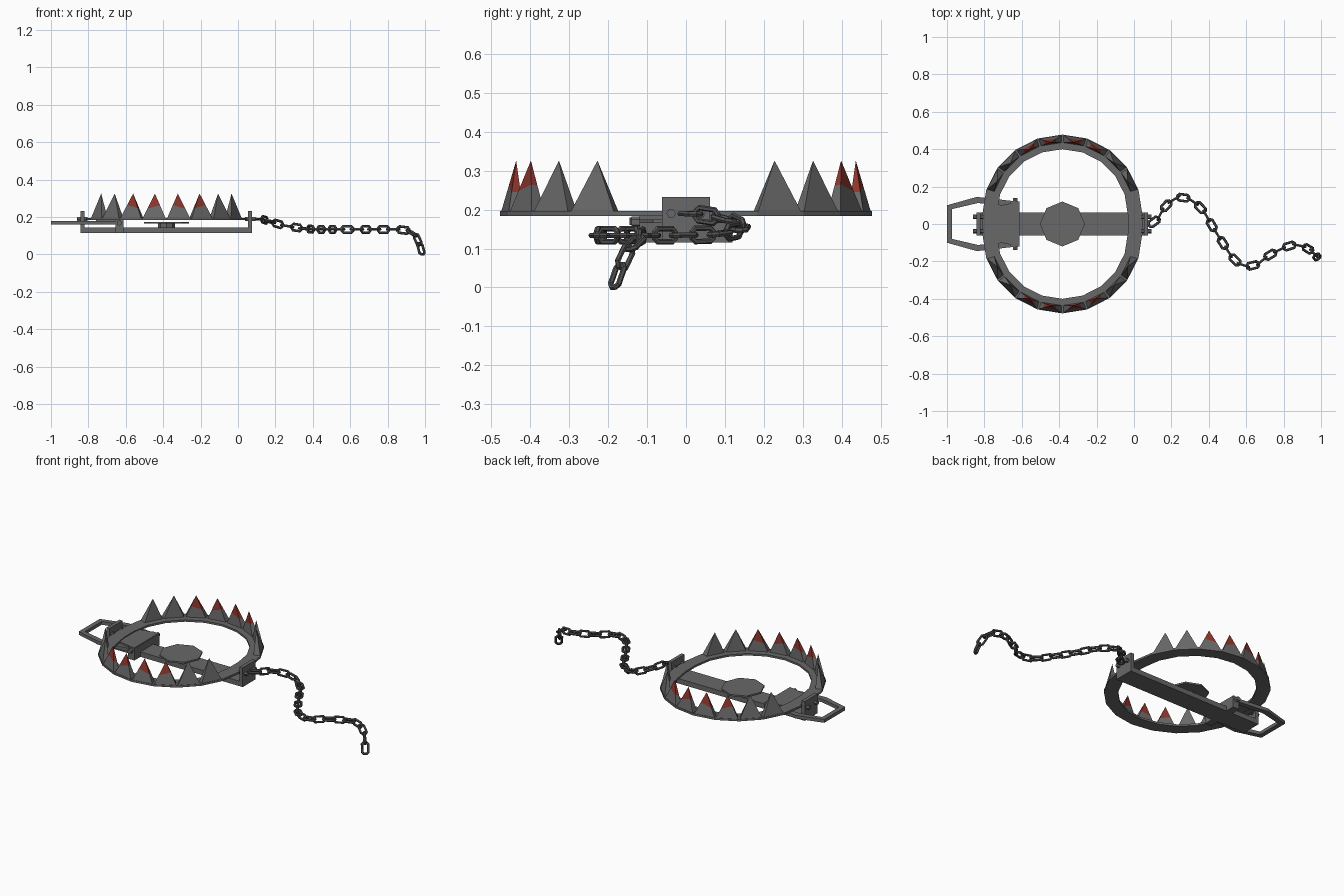
import bpy, bmesh
from math import sin, cos, pi, radians
from mathutils import Vector, Matrix

cube = bpy.data.objects.get("Cube")
if cube:
    bpy.data.objects.remove(cube, do_unlink=True)


def material(name, rgb):
    m = bpy.data.materials.new(name)
    m.use_nodes = True
    m.diffuse_color = (*rgb, 1)
    m.node_tree.nodes["Principled BSDF"].inputs["Base Color"].default_value = (*rgb, 1)
    return m


STEEL = material("grey steel", (0.14, 0.14, 0.14))
CHAIN = material("dark chain steel", (0.085, 0.085, 0.085))
RED = material("dried red", (0.26, 0.035, 0.025))
CX = -0.383          # centre of the jaws
R_OUT, R_IN = 0.428, 0.35
JAW_LOW, JAW_TOP = 0.184, 0.196


def finish(name, bm, *mats):
    bmesh.ops.recalc_face_normals(bm, faces=bm.faces)
    me = bpy.data.meshes.new(name)
    bm.to_mesh(me)
    bm.free()
    for m in mats:
        me.materials.append(m)
    ob = bpy.data.objects.new(name, me)
    bpy.context.collection.objects.link(ob)
    return ob


def raise_faces(bm, height):
    ext = bmesh.ops.extrude_face_region(bm, geom=bm.faces[:])
    verts = [v for v in ext["geom"] if isinstance(v, bmesh.types.BMVert)]
    bmesh.ops.translate(bm, verts=verts, vec=(0, 0, height))


def strip(name, outer, inner, z0, z1):
    """Flat bar running between two matching outlines."""
    bm = bmesh.new()
    a = [bm.verts.new((x, y, z0)) for x, y in outer]
    b = [bm.verts.new((x, y, z0)) for x, y in inner]
    for i in range(len(a) - 1):
        bm.faces.new((a[i], a[i + 1], b[i + 1], b[i]))
    raise_faces(bm, z1 - z0)
    return finish(name, bm, STEEL)


def box(name, x, y, z):
    return strip(name, [(x[0], y[0]), (x[1], y[0])],
                 [(x[0], y[1]), (x[1], y[1])], *z)


def rod(name, centre, radius, length, axis, sides):
    bm = bmesh.new()
    bmesh.ops.create_cone(bm, cap_ends=True, segments=sides, radius1=radius,
                          radius2=radius, depth=length)
    turn = Vector((0, 0, 1)).rotation_difference(Vector(axis)).to_matrix().to_4x4()
    bm.transform(Matrix.Translation(centre) @ turn)
    return finish(name, bm, STEEL)


# Base bar with an upright at each end
box("base_bar", (-0.84, 0.07), (-0.062, 0.062), (0.115, 0.145))
box("chain_end_upright", (0.053, 0.075), (-0.062, 0.062), (0.115, 0.232))
box("spring_end_upright", (-0.842, -0.82), (-0.062, 0.062), (0.115, 0.232))
for x, end in ((0.065, "chain_end"), (-0.832, "spring_end")):
    for s, side in ((1, "back"), (-1, "front")):
        rod(f"{end}_hinge_pin_{side}", (x, s * 0.038, 0.19), 0.012, 0.055, (1, 0, 0), 6)

# Pressure plate on its post
rod("pressure_plate", (CX, 0, 0.17), 0.12, 0.01, (0, 0, 1), 8)
rod("plate_post", (CX, 0, 0.155), 0.045, 0.024, (0, 0, 1), 8)

# Spring bracket, cover plate and pull handle
box("spring_bracket", (-0.655, -0.612), (-0.12, 0.12), (0.115, 0.188))
strip("spring_cover", [(-0.76, 0.09), (-0.615, 0.12)],
      [(-0.76, -0.09), (-0.615, -0.12)], 0.172, 0.19)
rod("spring_pin", (-0.635, 0, 0.168), 0.014, 0.28, (0, 1, 0), 6)


def mirrored(points):
    return points + [(x, -y) for x, y in reversed(points)]


strip("pull_handle", mirrored([(-0.64, 0.122), (-0.84, 0.145), (-1, 0.1)]),
      mirrored([(-0.64, 0.092), (-0.835, 0.112), (-0.972, 0.08)]), 0.16, 0.18)


# Jaws: half rings with a row of teeth, the middle ones stained
def arc_point(radius, degrees, s):
    a = radians(degrees)
    return (CX + radius * cos(a), s * (0.05 + radius * sin(a)))


def jaw_outline(radius, s):
    arc = [arc_point(radius, 18 * i, s) for i in range(11)]
    return [(CX + radius, 0)] + arc + [(CX - radius, 0)]


def tooth(name, start, s, stained, tilt):
    bm = bmesh.new()
    corners = [(R_OUT, start), (R_OUT, start + 18), (0.385, start + 18), (0.385, start)]
    base = [bm.verts.new((*arc_point(r, a, s), JAW_LOW)) for r, a in corners]
    tip = bm.verts.new((*arc_point(0.391, start + 9, s), 0.326))
    bm.faces.new(base)
    for i in range(4):
        bm.faces.new((base[i], base[(i + 1) % 4], tip))
    if stained:
        mid = Vector((*arc_point(0.4, start + 9, s), 0.256))
        normal = Vector((tilt, 0, 1))
        bmesh.ops.bisect_plane(bm, geom=bm.verts[:] + bm.edges[:] + bm.faces[:],
                               plane_co=mid, plane_no=normal)
        for f in bm.faces:
            if (f.calc_center_median() - mid).dot(normal) > 0:
                f.material_index = 1
    finish(name, bm, STEEL, RED)


for s, side in ((1, "back"), (-1, "front")):
    strip(f"{side}_jaw", jaw_outline(R_OUT, s), jaw_outline(R_IN, s), JAW_LOW, JAW_TOP)
    for i in range(8):
        tooth(f"{side}_tooth_{i + 1}", 18 * (i + 1), s, 2 <= i <= 5,
              0.3 if i % 2 else -0.3)

# Chain: links spaced evenly along a winding path
PATH = [Vector(p) for p in (
    (0.085, -0.005, 0.19), (0.125, 0.02, 0.19), (0.165, 0.1, 0.178),
    (0.23, 0.145, 0.158), (0.305, 0.135, 0.145), (0.37, 0.075, 0.136),
    (0.42, -0.015, 0.134), (0.525, -0.18, 0.134), (0.58, -0.23, 0.134),
    (0.65, -0.225, 0.134), (0.715, -0.17, 0.134), (0.79, -0.13, 0.134),
    (0.865, -0.107, 0.134), (0.925, -0.125, 0.125), (0.962, -0.155, 0.09),
    (0.985, -0.185, 0.004))]


def along(distance):
    for a, b in zip(PATH, PATH[1:]):
        step = (b - a).length
        if distance <= step:
            return a.lerp(b, distance / step)
        distance -= step
    return PATH[-1]


def link(name, centre, tangent, upright):
    """Stretched eight-sided loop of round wire."""
    side = Vector((0, 0, 1)).cross(tangent).normalized()
    up = tangent.cross(side)
    if upright:
        side, up = up, -side
    bm = bmesh.new()
    rings = []
    for i in range(8):
        a = 2 * pi * (i + 0.5) / 8
        shift = 0.015 if cos(a) > 0 else -0.015
        ring = []
        for j in range(6):
            b = 2 * pi * j / 6
            r = 0.0185 + 0.0075 * cos(b)
            p = tangent * (r * cos(a) + shift) + side * (r * sin(a))
            ring.append(bm.verts.new(centre + p + up * (0.0075 * sin(b))))
        rings.append(ring)
    for i in range(8):
        m, n = rings[i], rings[(i + 1) % 8]
        for j in range(6):
            k = (j + 1) % 6
            bm.faces.new((m[j], n[j], n[k], m[k]))
    finish(name, bm, CHAIN)


total = sum((b - a).length for a, b in zip(PATH, PATH[1:]))
COUNT = 23
pitch = total / COUNT
for i in range(COUNT):
    a, b = along(i * pitch), along((i + 1) * pitch)
    link(f"chain_link_{i + 1}", (a + b) / 2, (b - a).normalized(), i % 2 == 1)
